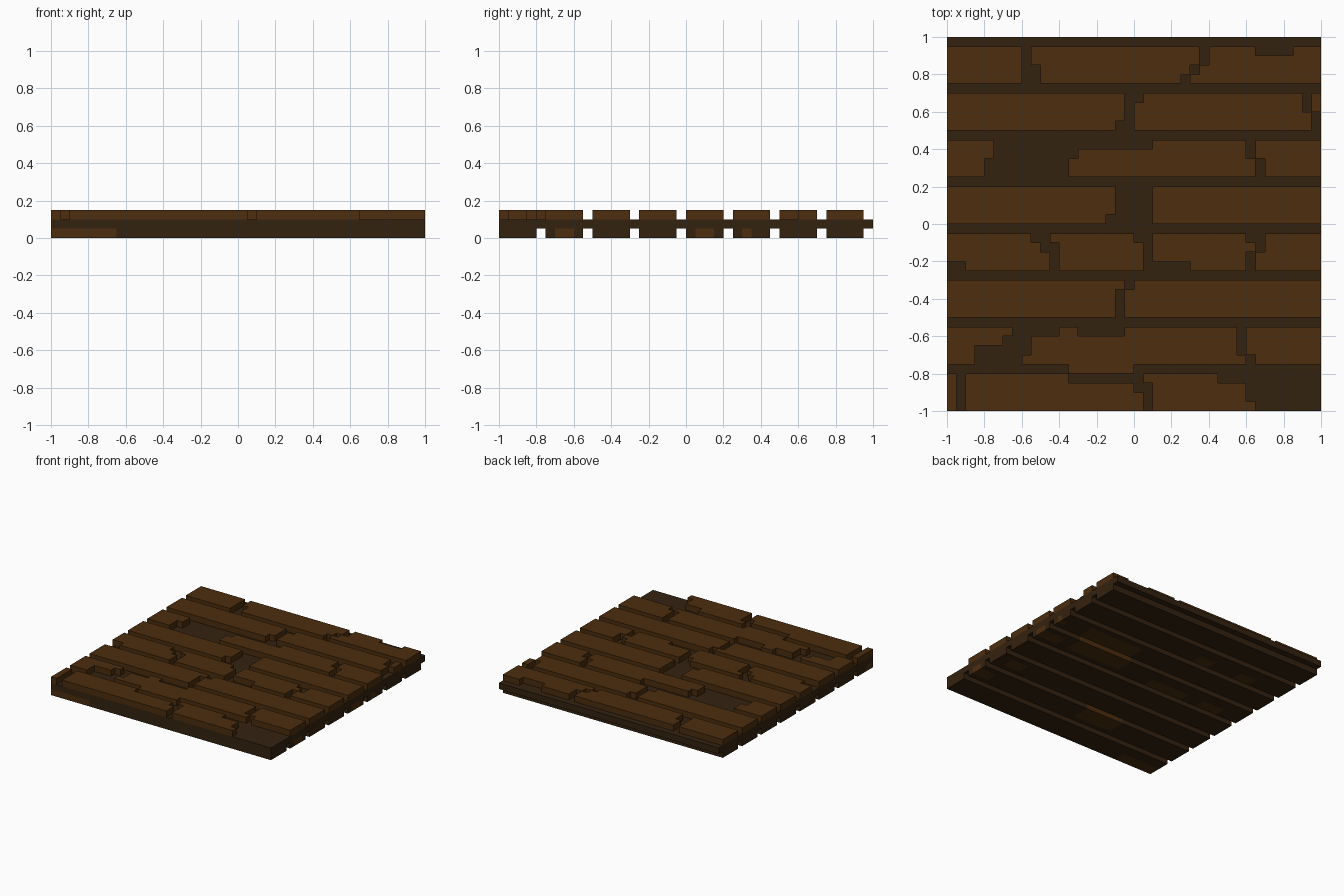
import bpy, bmesh

if "Cube" in bpy.data.objects:
    bpy.data.objects.remove(bpy.data.objects["Cube"], do_unlink=True)

U = 0.05  # one block unit; the floor is 40 x 40 x 3 units


def material(name, rgb):
    m = bpy.data.materials.new(name)
    m.use_nodes = True
    col = (*rgb, 1.0)
    m.diffuse_color = col
    bsdf = m.node_tree.nodes["Principled BSDF"]
    bsdf.inputs["Base Color"].default_value = col
    bsdf.inputs["Roughness"].default_value = 0.9
    return m


brown = material("plank_brown", (0.072, 0.026, 0.0045))
dark = material("dark_brown", (0.034, 0.016, 0.005))


def finish(name, bm, mats):
    bmesh.ops.recalc_face_normals(bm, faces=bm.faces)
    me = bpy.data.meshes.new(name)
    bm.to_mesh(me)
    bm.free()
    for m in mats:
        me.materials.append(m)
    ob = bpy.data.objects.new(name, me)
    bpy.context.collection.objects.link(ob)
    return ob


def prism(outline, z0, z1):
    """Extrude an outline given in block units."""
    bm = bmesh.new()
    vs = [bm.verts.new((x * U - 1, y * U - 1, z0 * U)) for x, y in outline]
    face = bm.faces.new(vs)
    ext = bmesh.ops.extrude_face_region(bm, geom=[face])["geom"]
    up = [v for v in ext if isinstance(v, bmesh.types.BMVert)]
    bmesh.ops.translate(bm, verts=up, vec=(0, 0, (z1 - z0) * U))
    return bm


def plank(name, y0, starts, ends):
    """Plank with broken ends: one start and end per block row, front to back."""
    pts = []
    for i, x in enumerate(ends):
        pts += [(x, y0 + i), (x, y0 + i + 1)]
    for i, x in reversed(list(enumerate(starts))):
        pts += [(x, y0 + i + 1), (x, y0 + i)]
    clean = []
    for p in pts:
        if not clean or p != clean[-1]:
            clean.append(p)
    # drop points in the middle of straight runs
    n = len(clean)
    clean = [p for i, p in enumerate(clean)
             if not (clean[i - 1][0] == p[0] == clean[(i + 1) % n][0])]
    finish(name, prism(clean, 2, 3), [brown])


def rect(x0, x1, y0, y1):
    return [(x0, y0), (x1, y0), (x1, y1), (x0, y1)]


# Middle board sheet
finish("base_sheet", prism(rect(0, 40, 0, 40), 1, 2), [dark])

# Underside slats, with worn brown patches cut into their faces
patches = {
    0: [(0, 7, 0, 2)],
    1: [(13, 20, 6, 9), (37, 40, 6, 8)],
    2: [(35, 38, 11, 13)],
    4: [(36, 40, 21, 23), (24, 34, 21, 24), (11, 18, 20, 22), (4, 8, 20, 22)],
    5: [(25, 35, 25, 28), (39, 40, 26, 27)],
    6: [(14, 17, 30, 32), (6, 9, 30, 32)],
}
for k in range(8):
    bm = prism(rect(0, 40, k * 5, k * 5 + 4), 0, 1)
    worn = patches.get(k, [])
    cuts = {(0, x) for p in worn for x in p[:2]} | {(1, y) for p in worn for y in p[2:]}
    for axis, c in sorted(cuts):
        co, no = [0, 0, 0], [0, 0, 0]
        co[axis], no[axis] = c * U - 1, 1
        bmesh.ops.bisect_plane(bm, geom=bm.verts[:] + bm.edges[:] + bm.faces[:],
                               plane_co=co, plane_no=no, dist=1e-5)
    for f in bm.faces:
        c = f.calc_center_median()
        x, y = (c.x + 1) / U, (c.y + 1) / U
        if f.normal.z < 0.5 and c.z < 0.9 * U and any(
                a - .01 <= x <= b + .01 and d - .01 <= y <= e + .01 for a, b, d, e in worn):
            f.material_index = 1
    finish(f"under_slat_{k + 1}", bm, [dark, brown])

# Top planks: course -> list of (starts, ends)
O, E = [0] * 4, [40] * 4
courses = [
    [(O, [1] * 4),
     ([2] * 4, [21, 21, 20, 13]),
     ([22, 22, 22, 21], [33, 32, 32, 29])],
    [(O, [3, 3, 6, 7]),
     ([8, 9, 9], [32, 31, 31]),
     ([33, 32, 32, 32], E)],
    [(O, [18, 18, 18, 19]),
     ([19, 19, 19, 20], E)],
    [([2, 0, 0, 0], [11, 11, 10, 9]),
     ([12, 12, 12, 11], [21, 21, 21, 20]),
     ([26, 22, 22, 22], [32, 32, 33, 32]),
     ([33, 33, 34, 34], E)],
    [(O, [17, 18, 18, 18]),
     ([22] * 4, E)],
    [(O, [4, 4, 5, 5]),
     ([13, 13, 14, 22], [33, 33, 32, 32]),
     ([34, 34, 33, 33], E)],
    [(O, [18, 19, 19, 19]),
     ([20, 20, 20, 21], [39, 39, 38, 38])],
    [(O, [8] * 4),
     ([10, 10, 9, 9], [25, 26, 27, 27]),
     ([26, 27, 28], [40, 40, 40])],
]
for k, course in enumerate(courses):
    for i, (starts, ends) in enumerate(course):
        plank(f"plank_{k + 1}_{i + 1}", k * 5, starts, ends)

# Leftover splinters along chipped plank edges
splinters = [(12, 14, 8, 9), (19, 31, 8, 9), (13, 20, 4, 5),
             (39, 40, 32, 34), (28, 33, 38, 39), (37, 40, 38, 39)]
for i, s in enumerate(splinters):
    finish(f"plank_edge_{i + 1}", prism(rect(*s), 2, 3), [brown])
